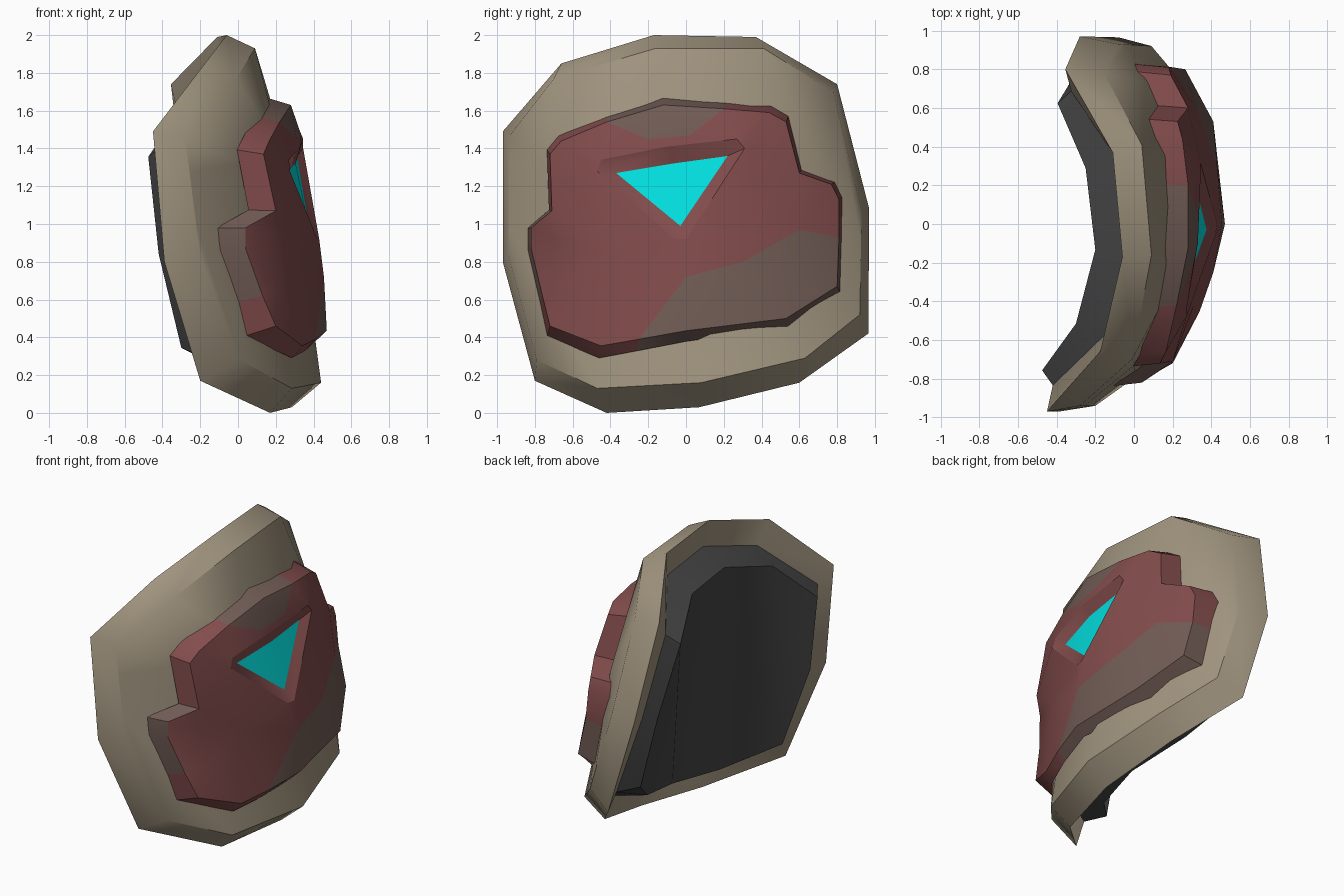
import bpy, bmesh, math
from mathutils import Vector
from mathutils.geometry import delaunay_2d_cdt

if "Cube" in bpy.data.objects:
    bpy.data.objects.remove(bpy.data.objects["Cube"])


def material(name, rgb):
    m = bpy.data.materials.new(name)
    m.diffuse_color = (*rgb, 1)
    m.use_nodes = True
    m.node_tree.nodes["Principled BSDF"].inputs["Base Color"].default_value = m.diffuse_color
    return m


TAN = material("tan", (0.355, 0.298, 0.212))
RED = material("dull red", (0.225, 0.072, 0.072))
BROWN = material("worn brown", (0.165, 0.106, 0.09))
DARK = material("dark lining", (0.062, 0.06, 0.061))
CYAN = material("cyan", (0.001, 0.76, 0.76))


def build(name, verts, faces, mats, rule=None, angle=35):
    """Make a mesh object from (x, y, z) points; rule picks a material by face centre."""
    me = bpy.data.meshes.new(name)
    me.from_pydata(verts, [], faces)
    for m in mats:
        me.materials.append(m)
    if rule:
        for p in me.polygons:
            p.material_index = rule(p.center)
    ob = bpy.data.objects.new(name, me)
    bpy.context.collection.objects.link(ob)
    bpy.ops.object.select_all(action='DESELECT')
    ob.select_set(True)
    bpy.context.view_layer.objects.active = ob
    bpy.ops.object.shade_smooth_by_angle(angle=math.radians(angle))
    return ob


def band(a, b, n):
    """Quads joining two closed rings that start at indices a and b."""
    return [(a + i, a + (i + 1) % n, b + (i + 1) % n, b + i) for i in range(n)]


def strips(rows):
    """Quads between rows of six points, listed from top to bottom."""
    return [(u[i], d[i], d[i + 1], u[i + 1]) for u, d in zip(rows, rows[1:]) for i in range(5)]


def inside(p, poly):
    hit = False
    for (y1, z1), (y2, z2) in zip(poly, poly[1:] + poly[:1]):
        if (z1 > p[1]) != (z2 > p[1]) and p[0] < (y2 - y1) * (p[1] - z1) / (z2 - z1) + y1:
            hit = not hit
    return hit


# curved backing plate: rear edge ring and chamfered front ring
rear = [(-.45, -.97, 1.49), (-.175, -.66, 1.85), (-.06, -.17, 2.0), (-.11, .37, 1.99),
        (-.355, .80, 1.74), (-.28, .97, 1.08), (-.08, .965, .42), (.20, .60, .16),
        (.285, .07, .03), (.17, -.42, 0.0), (-.20, -.80, .17), (-.39, -.97, .80)]
front = [(-.28, -.94, 1.46), (-.01, -.70, 1.77), (.09, -.16, 1.93), (.04, .41, 1.93),
         (-.155, .78, 1.70), (-.08, .93, 1.07), (.09, .92, .52), (.335, .63, .29),
         (.44, .08, .16), (.285, -.47, .13), (.01, -.79, .28), (-.20, -.94, .83)]
seat = [(x + .03, y * .86, 1 + (z - 1) * (.82 if z > 1 else .86)) for x, y, z in rear]
# two extra rows make the plate bulge forward
bulge = [(.3, (0, .01, .08, .09, .07, 0)), (.75, (0, 0, .03, .04, .02, 0))]
middle = []
for t, push in bulge:
    for i in range(6):
        p = Vector(front[i]).lerp(Vector(front[11 - i]), t)
        middle.append((p.x + push[i], p.y, p.z))
rows = [range(12, 18), range(36, 42), range(42, 48), range(23, 17, -1)]
build("backing_plate", rear + front + seat + middle,
      [f[::-1] for f in band(0, 12, 12)] + strips(rows) + band(0, 24, 12), [TAN], angle=40)

# dark inner lining, raised off the rear of the plate
depth = [.025, .125, .14, .14, .04, .035, .1, .23, .22, .2, .1, .03]
lining = [(x - d, y * .78, 1 + (z - 1) * (.725 if z > 1 else .79))
          for (x, y, z), d in zip(rear, depth)]
build("inner_lining", seat + lining,
      band(0, 12, 12) + [f[::-1] for f in strips([range(12, 18), range(23, 17, -1)])], [DARK])

# red armour: front outline as (y, z, x, wall depth)
outline = [(-.72, 1.37, .135, .135), (-.66, 1.44, .165, .13), (-.42, 1.54, .22, .12),
           (-.12, 1.63, .28, .12), (.20, 1.61, .28, .13), (.44, 1.59, .25, .14),
           (.53, 1.54, .225, .15), (.60, 1.27, .28, .17), (.77, 1.21, .19, .17),
           (.81, 1.13, .18, .18), (.81, .93, .20, .18), (.80, .67, .265, .16),
           (.53, .50, .41, .11), (0, .435, .47, .055), (-.25, .39, .41, .05),
           (-.45, .355, .34, .05), (-.72, .46, .20, .16), (-.76, .62, .13, .155),
           (-.82, .87, .04, .15), (-.82, .98, .04, .15), (-.71, 1.07, .20, .14)]
recess = [(-.47, 1.28, .275), (-.45, 1.34, .27), (-.10, 1.41, .33), (.27, 1.45, .345),
          (.31, 1.40, .345), (0, .92, .43), (-.06, .92, .42)]
gem = [(-.37, 1.27, .25), (-.07, 1.32, .305), (.22, 1.36, .313), (-.03, .99, .375)]
low_line = [(.60, .97, .32), (.30, .80, .43), (0, .72, .455)]      # edge of worn lower patch
top_line = [(-.20, 1.45, .31), (.02, 1.47, .335)]                  # edge of worn upper patch
support = [(-.69, .92, .19), (-.66, .65, .22), (-.42, .85, .31)]   # rounds the left side

n, r = len(outline), len(recess)
pts = [p[:3] for p in outline] + recess + low_line + top_line + support
k = n + r
edges = [(i, (i + 1) % n) for i in range(n)] + [(n + i, n + (i + 1) % r) for i in range(r)]
edges += [(10, k), (k, k + 1), (k + 1, k + 2), (k + 2, 14), (2, k + 3), (k + 3, k + 4), (k + 4, 4)]
out = delaunay_2d_cdt([Vector(p[:2]) for p in pts], edges, [], 0, 1e-5)
source = [o[0] for o in out[3]]


def flat(seq):
    return [tuple(p[:2]) for p in seq]


ring2d, hole2d = flat(outline), flat(recess)
low_patch = flat(outline[10:15] + low_line[::-1])
top_patch = flat(outline[2:5] + top_line[::-1])
faces = []
for f in out[2]:
    f = [source[i] for i in f]
    c = [sum(pts[i][a] for i in f) / 3 for a in (0, 1)]
    if inside(c, ring2d) and not inside(c, hole2d):
        faces.append(f)

verts = [(x, y, z) for y, z, x in pts]
base = len(verts)
verts += [(x - d - .005, y * 1.022, 1 + (z - 1) * (1.06 if z > 1 else 1.1))
          for y, z, x, d in outline]
front_count = len(faces)
faces += band(base, 0, n)


def worn(c):
    """Worn brown on the two front patches and parts of the side walls."""
    p = (c.y, c.z)
    if inside(p, ring2d) and c.y > -.76:
        return int(inside(p, low_patch) or inside(p, top_patch))
    if c.y < -.6:
        return int(.7 < c.z < 1.2 and c.y < -.74)
    if c.z > 1.2:
        return int(-.42 < c.y < .2)
    return int(c.y > -.25 and c.z < .95)


panel = build("armour_panel", verts, faces, [RED, BROWN], worn, 35)
# front triangles at the left end stay red
for poly in panel.data.polygons[:front_count]:
    if poly.center.y < -.6:
        poly.material_index = 0

# sloping sides of the triangular recess
link = [0, 0, 1, 2, 2, 3, 3]
sides = []
for i in range(r):
    j = (i + 1) % r
    f = [j, i, r + link[i]]
    if link[i] != link[j]:
        f.append(r + link[j])
    sides.append(f)
build("recess_sides", [(x, y, z) for y, z, x in recess + gem], sides, [RED])

# glowing triangle at the bottom of the recess
build("triangle_inlay", [(x, y, z) for y, z, x in gem], [(0, 3, 1), (1, 3, 2)], [CYAN])
